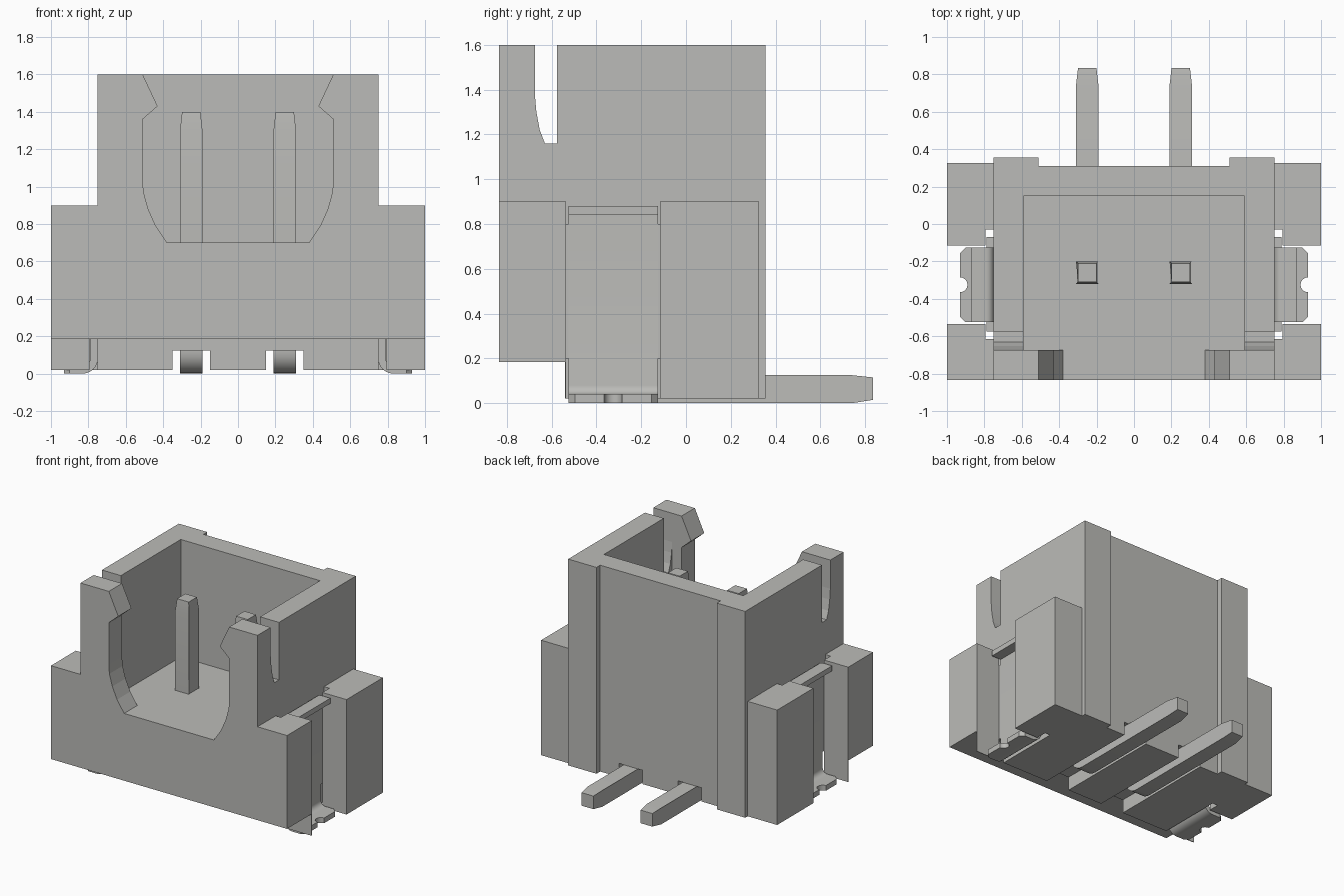
import bpy, bmesh, math

if "Cube" in bpy.data.objects:
    bpy.data.objects.remove(bpy.data.objects["Cube"])

grey = bpy.data.materials.new("warm grey")
COLOUR = (0.5, 0.5, 0.48, 1.0)
grey.diffuse_color = COLOUR
grey.use_nodes = True
grey.node_tree.nodes["Principled BSDF"].inputs["Base Color"].default_value = COLOUR


def prism(name, points, lo, hi, axis):
    """Extrude a 2D outline along an axis: x takes (y, z), y takes (x, z), z takes (x, y)."""
    place = {"x": lambda p, t: (t, p[0], p[1]),
             "y": lambda p, t: (p[0], t, p[1]),
             "z": lambda p, t: (p[0], p[1], t)}[axis]
    bm = bmesh.new()
    a = [bm.verts.new(place(p, lo)) for p in points]
    b = [bm.verts.new(place(p, hi)) for p in points]
    bm.faces.new(a)
    bm.faces.new(b)
    for i in range(len(a)):
        j = (i + 1) % len(a)
        bm.faces.new((a[i], a[j], b[j], b[i]))
    bmesh.ops.recalc_face_normals(bm, faces=bm.faces)
    me = bpy.data.meshes.new(name)
    bm.to_mesh(me)
    bm.free()
    me.materials.append(grey)
    ob = bpy.data.objects.new(name, me)
    bpy.context.collection.objects.link(ob)
    return ob


def box(name, x0, x1, y0, y1, z0, z1):
    return prism(name, [(x0, y0), (x1, y0), (x1, y1), (x0, y1)], z0, z1, "z")


def arc(cx, cy, r, a0, a1, n=6):
    return [(cx + r * math.cos(math.radians(a0 + (a1 - a0) * i / n)),
             cy + r * math.sin(math.radians(a0 + (a1 - a0) * i / n))) for i in range(n + 1)]


def mirrored(half):
    return half + [(-x, y) for x, y in reversed(half)]


def smooth(ob):
    bpy.ops.object.select_all(action="DESELECT")
    ob.select_set(True)
    bpy.context.view_layer.objects.active = ob
    bpy.ops.object.shade_smooth_by_angle(angle=math.radians(30))


# Housing outline with side wings, tab pockets and a shallow back recess
plan = [(.51, .31), (.51, .355), (.75, .355), (.75, .325), (1, .325),
        (1, -.115), (.795, -.115), (.795, -.03), (.75, -.03), (.75, -.615),
        (.795, -.615), (.795, -.535), (1, -.535), (1, -.835)]
housing = prism("housing", mirrored(plan), 0.02, 1.6, "z")

# Cutters: cavity, front underside step, front window, latch slots
window = [(.38, .7), (.44, .79), (.48, .88), (.505, .97), (.51, 1.04), (.51, 1.36),
          (.43, 1.43), (.51, 1.6), (.51, 1.8)]
slot = [(-.675, 1.8), (-.675, 1.38), (-.668, 1.3), (-.653, 1.22), (-.63, 1.16),
        (-.575, 1.16), (-.575, 1.8)]
cutters = [
    box("cavity_cutter", -.59, .59, -.675, .15, .7, 1.8),
    box("underside_cutter", -1.2, 1.2, -1, -.54, -.2, .185),
    prism("window_cutter", mirrored(window), -1, -.5, "y"),
    prism("slot_cutter", slot, -.9, .9, "x"),
]
# Cutters on both sides: shoulders above the wings, pin channels underneath
for s in (-1, 1):
    cutters.append(box("shoulder_cutter", *sorted((s * .75, s * 1.2)), -1, .5, .9, 1.8))
    cutters.append(box("channel_cutter", *sorted((s * .15, s * .35)), -.7, .5, -.2, .125))

for c in cutters:
    c.hide_render = True
    m = housing.modifiers.new(c.name, "BOOLEAN")
    m.operation = "DIFFERENCE"
    m.solver = "EXACT"
    m.object = c
bpy.context.view_layer.update()
cut = bpy.data.meshes.new_from_object(
    housing.evaluated_get(bpy.context.evaluated_depsgraph_get()))
housing.modifiers.clear()
housing.data = cut
for c in cutters:
    bpy.data.objects.remove(c)

# Bent contact pins with tapered tips
pin_side = [(-.32, 1.3), (-.31, 1.4), (-.21, 1.4), (-.2, 1.3), (-.2, .125), (.74, .125),
            (.835, .115), (.835, .015), (.74, 0)] + arc(-.2, .12, .12, 270, 180)
for s, side in ((1, "left"), (-1, "right")):
    pin = prism(side + "_pin", pin_side, s * .25 - .06, s * .25 + .06, "x")
    for v in pin.data.vertices:
        if v.co.z > 1.35 or v.co.y > .8:
            v.co.x = s * .25 + (v.co.x - s * .25) * .82
    smooth(pin)

# Solder tabs: bent strip, wide retention plate and notched foot
strip = ([(.85, 0)] + arc(.83, .08, .08, 270, 180) + arc(.79, .84, .04, 180, 90)
         + [(.87, .88), (.87, .84), (.79, .84)] + arc(.83, .08, .04, 180, 270) + [(.85, .04)])
foot = ([(.84, -.525), (.90, -.525), (.93, -.495), (.93, -.365)]
        + arc(.93, -.325, .04, 270, 90, 8) + [(.93, -.155), (.90, -.125), (.84, -.125)])
for s, side in ((1, "left"), (-1, "right")):
    tab = prism(side + "_tab_strip", [(s * x, z) for x, z in strip], -.525, -.125, "y")
    smooth(tab)
    box(side + "_tab_plate", *sorted((s * .751, s * .789)), -.575, -.07, .2, .8)
    smooth(prism(side + "_tab_foot", [(s * x, y) for x, y in foot], 0, .04, "z"))
